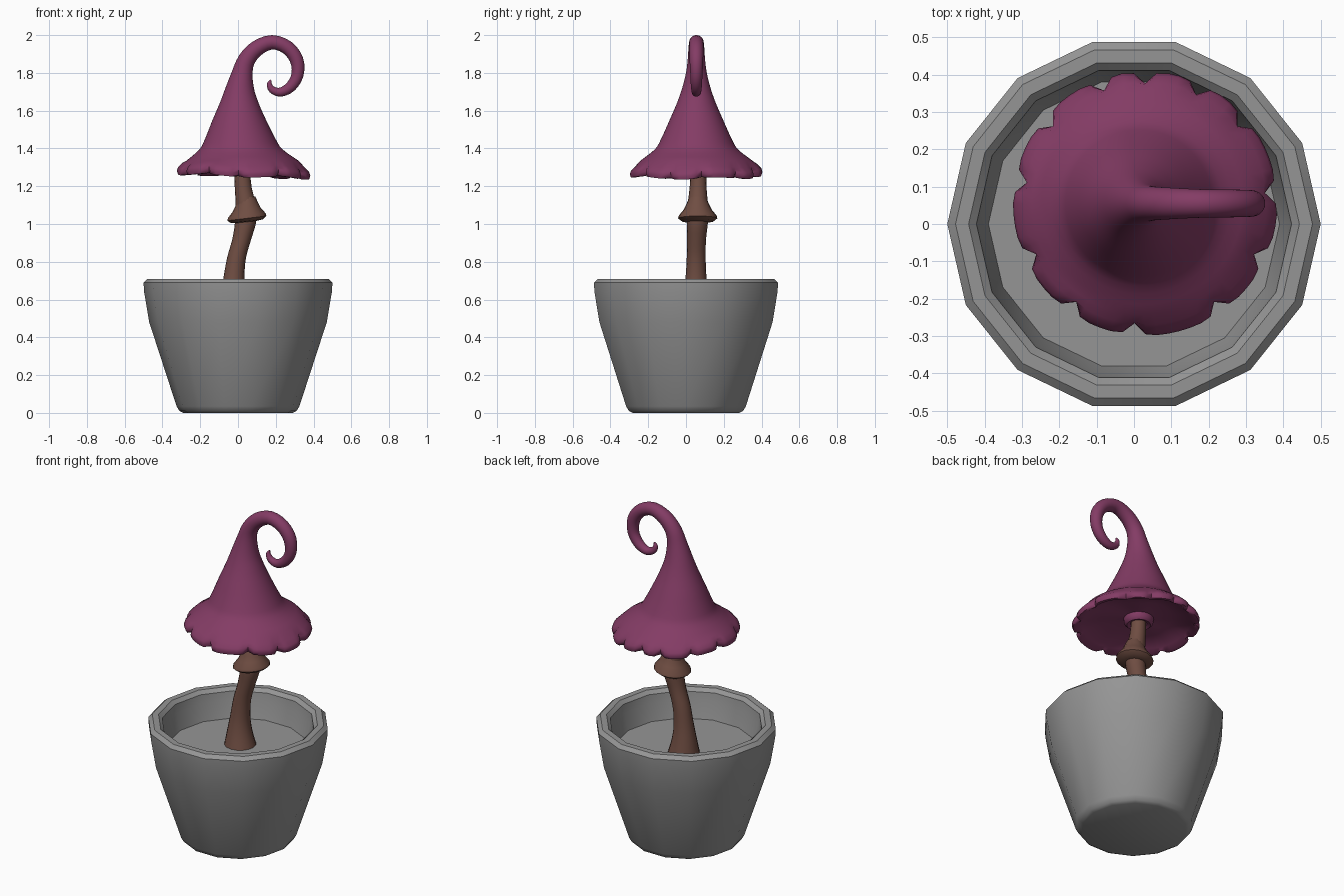
import bpy, math
from mathutils import Vector

if "Cube" in bpy.data.objects:
    bpy.data.objects.remove(bpy.data.objects["Cube"], do_unlink=True)


def material(name, rgb):
    m = bpy.data.materials.new(name)
    m.use_nodes = True
    m.diffuse_color = (*rgb, 1)
    m.node_tree.nodes["Principled BSDF"].inputs["Base Color"].default_value = (*rgb, 1)
    return m


grey = material("stone grey", (0.30, 0.30, 0.30))
plum = material("plum purple", (0.23, 0.045, 0.13))
brown = material("bark brown", (0.16, 0.075, 0.055))


def smooth_rows(rows, steps):
    """Catmull-Rom interpolation of rows of numbers."""
    pts = [Vector(r) for r in rows]
    pts = [2 * pts[0] - pts[1]] + pts + [2 * pts[-1] - pts[-2]]
    out = []
    for a, b, c, d in zip(pts, pts[1:], pts[2:], pts[3:]):
        for i in range(steps):
            t = i / steps
            out.append(b + (c - a) * t / 2 + (2 * a - 5 * b + 4 * c - d) * t * t / 2
                       + (3 * b - a - 3 * c + d) * t ** 3 / 2)
    return out + [pts[-2]]


def ring(centre, radius, tilt, n):
    """Circle of n points, leaning towards +x by the tilt angle."""
    u = Vector((math.cos(tilt), 0, -math.sin(tilt)))
    v = Vector((0, 1, 0))
    return [Vector(centre) + radius * (u * math.cos(k * math.tau / n) + v * math.sin(k * math.tau / n))
            for k in range(n)]


def loft(name, rings, mat, angle):
    """Skin a list of equal rings and cap both ends."""
    n = len(rings[0])
    verts = [p for r in rings for p in r]
    faces = [(j * n + k, j * n + (k + 1) % n, (j + 1) * n + (k + 1) % n, (j + 1) * n + k)
             for j in range(len(rings) - 1) for k in range(n)]
    last = (len(rings) - 1) * n
    faces += [tuple(reversed(range(n))), tuple(range(last, last + n))]
    mesh = bpy.data.meshes.new(name)
    mesh.from_pydata(verts, [], faces)
    mesh.materials.append(mat)
    obj = bpy.data.objects.new(name, mesh)
    bpy.context.collection.objects.link(obj)
    bpy.ops.object.select_all(action="DESELECT")
    obj.select_set(True)
    bpy.context.view_layer.objects.active = obj
    bpy.ops.object.shade_smooth_by_angle(angle=math.radians(angle))
    return obj


# Pot: fourteen-sided, bevelled rim, sunken floor (radius, height)
pot = [(0.29, 0), (0.31, 0.01), (0.325, 0.035), (0.47, 0.48), (0.497, 0.64), (0.5, 0.69),
       (0.478, 0.71), (0.443, 0.71), (0.422, 0.69), (0.415, 0.64), (0.39, 0.54)]
loft("pot", [ring((0, 0, z), r, 0, 14) for r, z in pot], grey, 33)

# Stem: bent stalk (x, y, z, radius)
stalk = [(-0.02, 0.05, 0.53, 0.09), (-0.025, 0.052, 0.62, 0.07), (-0.022, 0.053, 0.71, 0.056),
         (-0.008, 0.054, 0.82, 0.05), (0.02, 0.056, 0.92, 0.05), (0.04, 0.06, 1.01, 0.056),
         (0.042, 0.062, 1.1, 0.054), (0.028, 0.064, 1.19, 0.045), (0.02, 0.066, 1.31, 0.04)]
loft("stem", [ring(p[:3], p[3], 0, 16) for p in smooth_rows(stalk, 3)], brown, 60)

# Flared skirt around the stem, slightly tilted
skirt = [(1.01, 0.05), (1.015, 0.085), (1.03, 0.104), (1.045, 0.1), (1.075, 0.075),
         (1.105, 0.06), (1.14, 0.045)]
loft("stem_skirt", [ring((0.047, 0.062, z), r, -0.12, 16) for z, r in skirt], brown, 60)

# Cap: bell that narrows into a curled tip (x, z, radius)
N = 72
CY = 0.055
bell = [(0.024, 1.335, 0.297), (0.016, 1.395, 0.22), (0.012, 1.45, 0.187), (0.007, 1.55, 0.142),
        (0.007, 1.63, 0.107), (0.01, 1.71, 0.078), (0.023, 1.8, 0.055), (0.046, 1.87, 0.046),
        (0.1, 1.93, 0.042), (0.18, 1.962, 0.038), (0.26, 1.935, 0.037), (0.31, 1.87, 0.036),
        (0.315, 1.79, 0.032), (0.28, 1.728, 0.029), (0.225, 1.698, 0.024), (0.18, 1.712, 0.019),
        (0.166, 1.742, 0.013), (0.174, 1.762, 0.004)]
rows = smooth_rows(bell, 3)
body = []
for i, (x, z, r) in enumerate(rows):
    a, b = rows[max(i - 1, 0)], rows[min(i + 1, len(rows) - 1)]
    tilt = math.atan2(b[0] - a[0], b[1] - a[1]) if z > 1.6 else 0
    body.append(ring((x, CY, z), r, tilt, N))

# Ragged brim with notches between uneven lobes
NOTCHES = (1, 8, 13, 18, 22, 28, 34, 41, 47, 53, 61, 67)


def brim_ring(radius, z, depth):
    pts = ring((0.03, CY, z), radius, 0, N)
    for k, p in enumerate(pts):
        gap = min(min(abs(k - m), N - abs(k - m)) for m in NOTCHES)
        pull = depth * (1 if gap == 0 else 0.12 if gap == 1 else 0)
        out = Vector((p.x - 0.03, p.y - CY, 0)).normalized()
        p -= out * pull
        p.z += 0.4 * pull - 0.012 * out.x + 0.006 * math.sin(5 * k * math.tau / N)
    return pts


# Underside: collar around the stem, shallow hollow, then the thick lip
under = [ring((0.02, 0.064, z), r, 0, N) for r, z in
         ((0.038, 1.3), (0.045, 1.27), (0.065, 1.262), (0.08, 1.275), (0.083, 1.3))]
under += [brim_ring(r, z, d) for r, z, d in
          ((0.2, 1.3, 0), (0.3, 1.272, 0), (0.33, 1.252, 0.015), (0.348, 1.252, 0.03),
           (0.354, 1.27, 0.032), (0.348, 1.288, 0.026), (0.325, 1.31, 0.006))]
loft("mushroom_cap", under + body, plum, 50)
